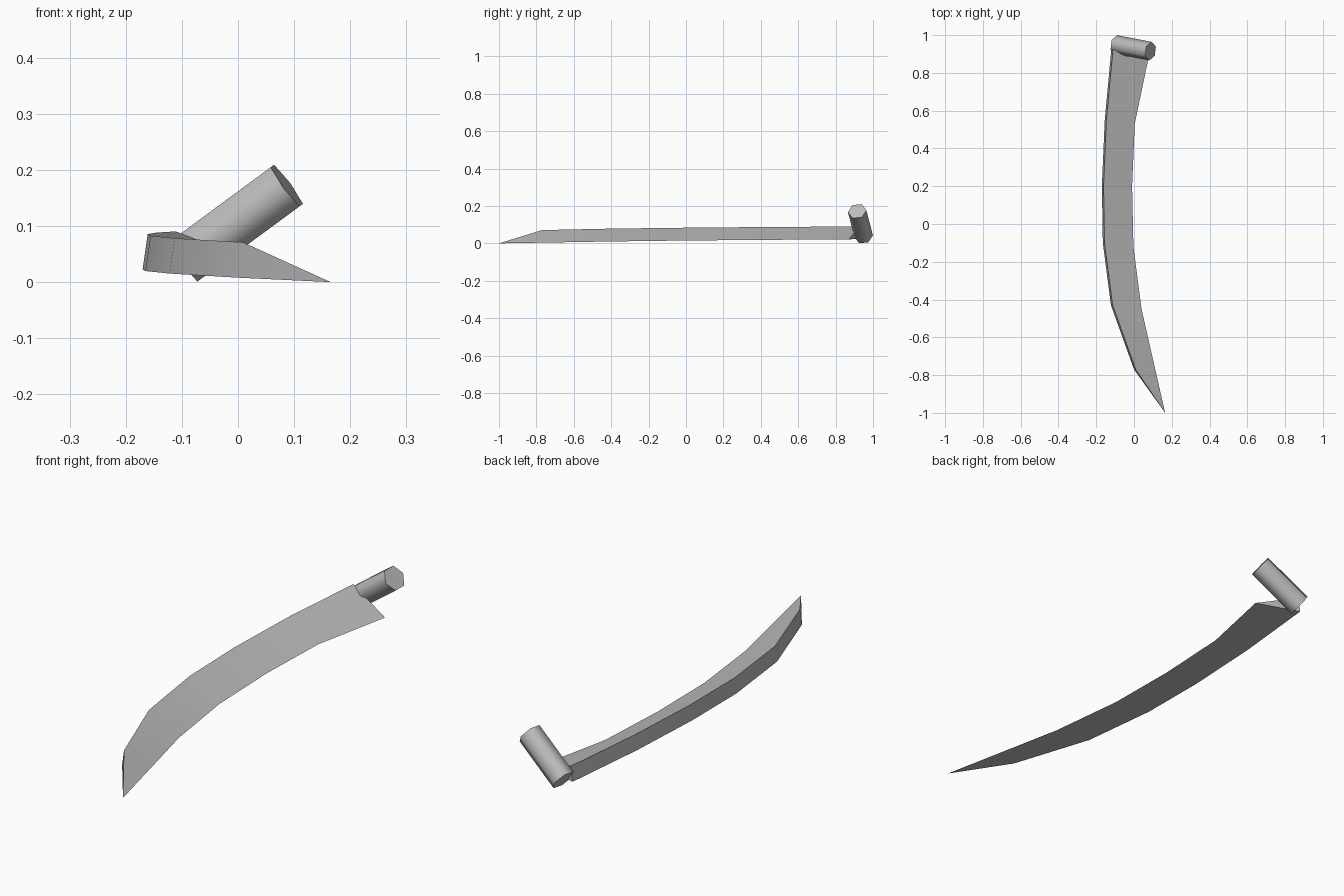
import bpy, bmesh, math
from mathutils import Vector

if "Cube" in bpy.data.objects:
    bpy.data.objects.remove(bpy.data.objects["Cube"], do_unlink=True)

steel = bpy.data.materials.new("grey_steel")
steel.use_nodes = True
GREY = (0.5, 0.5, 0.5, 1.0)
steel.diffuse_color = GREY
steel.node_tree.nodes["Principled BSDF"].inputs["Base Color"].default_value = GREY


def finish(bm, name, angle):
    """Turn a bmesh into a smooth-shaded object with sharp edges kept."""
    bmesh.ops.recalc_face_normals(bm, faces=bm.faces)
    mesh = bpy.data.meshes.new(name)
    bm.to_mesh(mesh)
    bm.free()
    mesh.materials.append(steel)
    obj = bpy.data.objects.new(name, mesh)
    bpy.context.collection.objects.link(obj)
    bpy.ops.object.select_all(action='DESELECT')
    obj.select_set(True)
    bpy.context.view_layer.objects.active = obj
    bpy.ops.object.shade_smooth_by_angle(angle=math.radians(angle))
    return obj


# Curved blade: triangular section, thick spine on one side, sharp edge on the other
def base(x, y):
    """Point on the gently tilted underside plane."""
    return Vector((x, y, 0.009 * (y + 1) - 0.035 * (x - 0.165)))


SPINE_RISE = Vector((0.009, 0, 0.063))
spine = [(-0.12, 0.925), (-0.155, 0.55), (-0.17, 0.2),
         (-0.165, -0.1), (-0.122, -0.43), (0, -0.77)]
edge = [(0.075, 0.87), (0.004, 0.53), (-0.01, 0.2),
        (-0.003, -0.12), (0.04, -0.45), (0.115, -0.78)]

bm = bmesh.new()
rows = []
for s, e in zip(spine, edge):
    low = base(*s)
    rows.append([bm.verts.new(p) for p in (low, low + SPINE_RISE, base(*e))])
for a, b in zip(rows, rows[1:]):
    for i in range(3):
        j = (i + 1) % 3
        bm.faces.new((a[i], a[j], b[j], b[i]))
tip = bm.verts.new(base(0.165, -1))
for i in range(3):
    bm.faces.new((rows[-1][i], rows[-1][(i + 1) % 3], tip))
bm.faces.new(rows[0])
finish(bm, "blade", 30)

# Six-sided mounting peg, leaning out over the heel of the blade
foot, head = Vector((-0.095, 0.95, 0.038)), Vector((0.087, 0.915, 0.172))
axis = (head - foot).normalized()
side = Vector((0, 1, 0))
side = (side - axis * side.dot(axis)).normalized()
up = axis.cross(side)

bm = bmesh.new()
rings = []
for centre in (foot, head):
    ring = []
    for k in range(6):
        t = k * math.tau / 6
        ring.append(bm.verts.new(centre + 0.05 * (side * math.cos(t) + up * math.sin(t))))
    rings.append(ring)
    bm.faces.new(ring)
for k in range(6):
    n = (k + 1) % 6
    bm.faces.new((rings[0][k], rings[0][n], rings[1][n], rings[1][k]))
finish(bm, "mounting_peg", 65)
